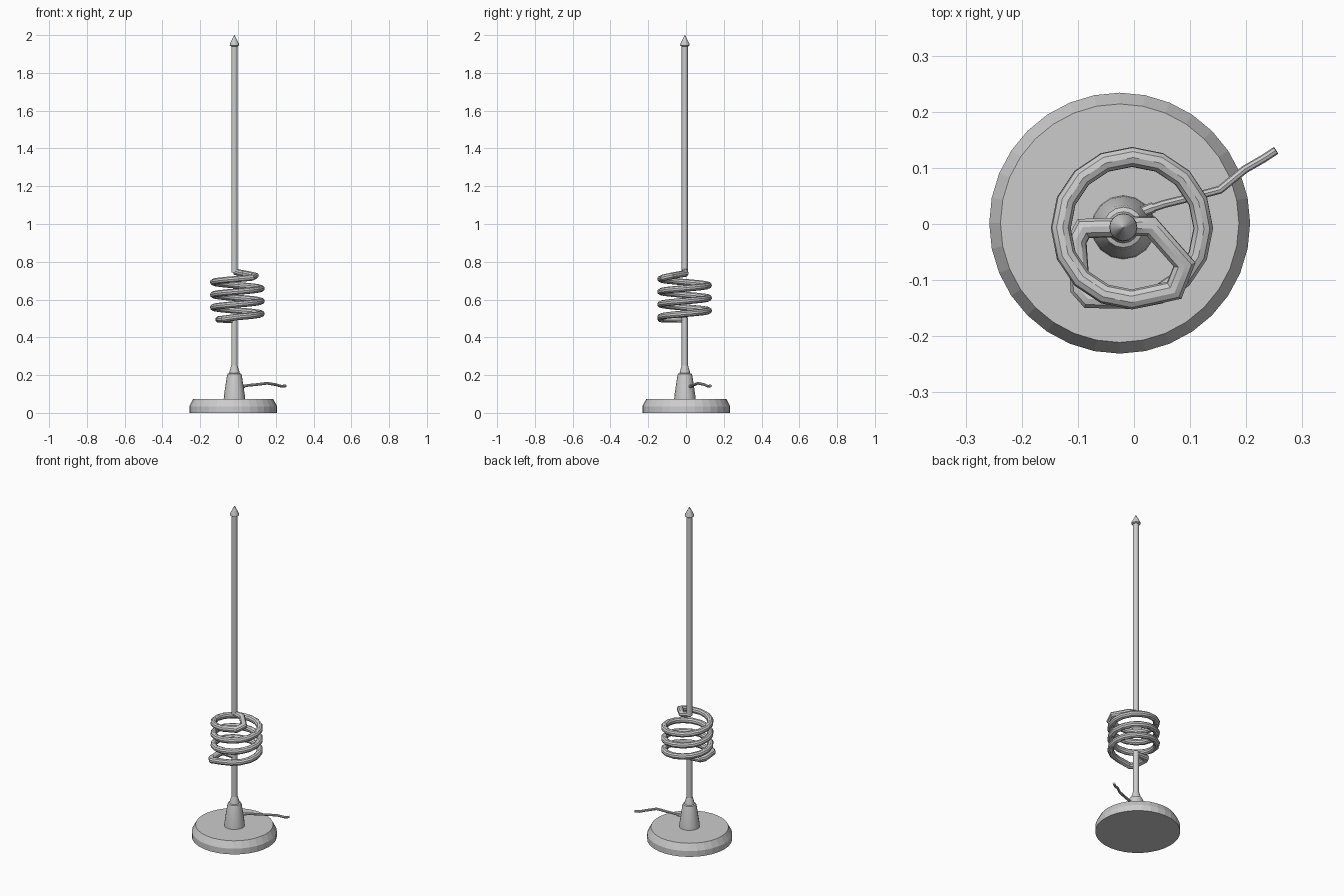
import bpy, bmesh, math
from mathutils import Vector

if "Cube" in bpy.data.objects:
    bpy.data.objects.remove(bpy.data.objects["Cube"])

AXIS = (-0.019, -0.006)          # mast axis
COIL_C, COIL_R, TUBE = (-0.0035, -0.0075), 0.127, 0.0175


def finish(name, bm, smooth):
    bmesh.ops.recalc_face_normals(bm, faces=bm.faces[:])
    me = bpy.data.meshes.new(name)
    bm.to_mesh(me)
    bm.free()
    ob = bpy.data.objects.new(name, me)
    bpy.context.collection.objects.link(ob)
    if smooth:
        bpy.ops.object.select_all(action='DESELECT')
        ob.select_set(True)
        bpy.context.view_layer.objects.active = ob
        bpy.ops.object.shade_smooth_by_angle(angle=math.radians(35))
    return ob


def skin(bm, rings):
    """Join successive vertex rings and cap both ends."""
    n = len(rings[0])
    for a, b in zip(rings, rings[1:]):
        for i in range(n):
            j = (i + 1) % n
            bm.faces.new((a[i], a[j], b[j], b[i]))
    bm.faces.new(rings[0])
    bm.faces.new(rings[-1])


def lathe(name, profile, centre, sides, smooth=True):
    bm = bmesh.new()
    rings = []
    for r, z in profile:
        rings.append([bm.verts.new((centre[0] + r * math.cos(math.tau * i / sides),
                                    centre[1] + r * math.sin(math.tau * i / sides), z))
                      for i in range(sides)])
    skin(bm, rings)
    return finish(name, bm, smooth)


def tube(name, points, radius, sides):
    """Sweep a circle along a path with mitred corners."""
    pts = [Vector(p) for p in points]
    dirs = [(b - a).normalized() for a, b in zip(pts, pts[1:])]
    d = dirs[0]
    u = d.orthogonal().normalized()
    bm = bmesh.new()
    rings = []
    for k, p in enumerate(pts):
        d_in, d_out = dirs[max(k - 1, 0)], dirs[min(k, len(dirs) - 1)]
        plane = (d_in + d_out).normalized()
        v = d_in.cross(u)
        ring = []
        for i in range(sides):
            a = math.tau * i / sides
            off = radius * (math.cos(a) * u + math.sin(a) * v)
            off -= d_in * (off.dot(plane) / d_in.dot(plane))
            ring.append(bm.verts.new(p + off))
        rings.append(ring)
        u = d_in.rotation_difference(d_out) @ u
    skin(bm, rings)
    return finish(name, bm, True)


# Magnetic foot with chamfered top edge
lathe("base_disc", [(0.2325, 0), (0.2325, 0.035), (0.2125, 0.073)], (-0.0255, 0.0015), 32, False)

# Tapered mount on the foot
lathe("mount_cone", [(0.057, 0.07), (0.055, 0.095), (0.040, 0.195), (0.036, 0.207),
                     (0.028, 0.21), (0.026, 0.22), (0.017, 0.25)], AXIS, 16)

# Mast, below and above the coil, and its pointed tip
lathe("lower_rod", [(0.0165, 0.24), (0.0165, 0.505)], AXIS, 16)
lathe("upper_rod", [(0.0165, 0.742), (0.0165, 1.955)], AXIS, 16)
lathe("tip_cone", [(0.0165, 1.94), (0.025, 1.945), (0.024, 1.955), (0.001, 2.0)], AXIS, 16)

# Loading coil: lead in, three turns, lead out
path = [(*AXIS, 0.492), (-0.09, -0.008, 0.495), (-0.102, -0.03, 0.495),
        (-0.096, -0.115, 0.496), (-0.08, -0.133, 0.497)]
STEPS, TURNS, PITCH = 16, 3, 0.067
for i in range(STEPS * TURNS + 1):
    a = -math.pi / 2 + math.tau * i / STEPS
    path.append((COIL_C[0] + COIL_R * math.cos(a), COIL_C[1] + COIL_R * math.sin(a),
                 0.508 + PITCH * i / STEPS))
path += [(0.072, -0.118, 0.716), (0.09, -0.072, 0.726), (0.03, -0.004, 0.738),
         (0.005, -0.004, 0.742), (*AXIS, 0.75)]
tube("coil", path, TUBE, 10)

# Cable with its small strain relief
cable = [(0.005, 0.018, 0.14), (0.025, 0.026, 0.14), (0.055, 0.036, 0.146), (0.1, 0.047, 0.150),
         (0.153, 0.061, 0.157), (0.197, 0.097, 0.150), (0.23, 0.116, 0.141), (0.253, 0.131, 0.143)]
tube("cable", cable, 0.0072, 8)
tube("cable_boot", [(0.01, 0.02, 0.14), (0.035, 0.030, 0.141)], 0.0095, 8)
